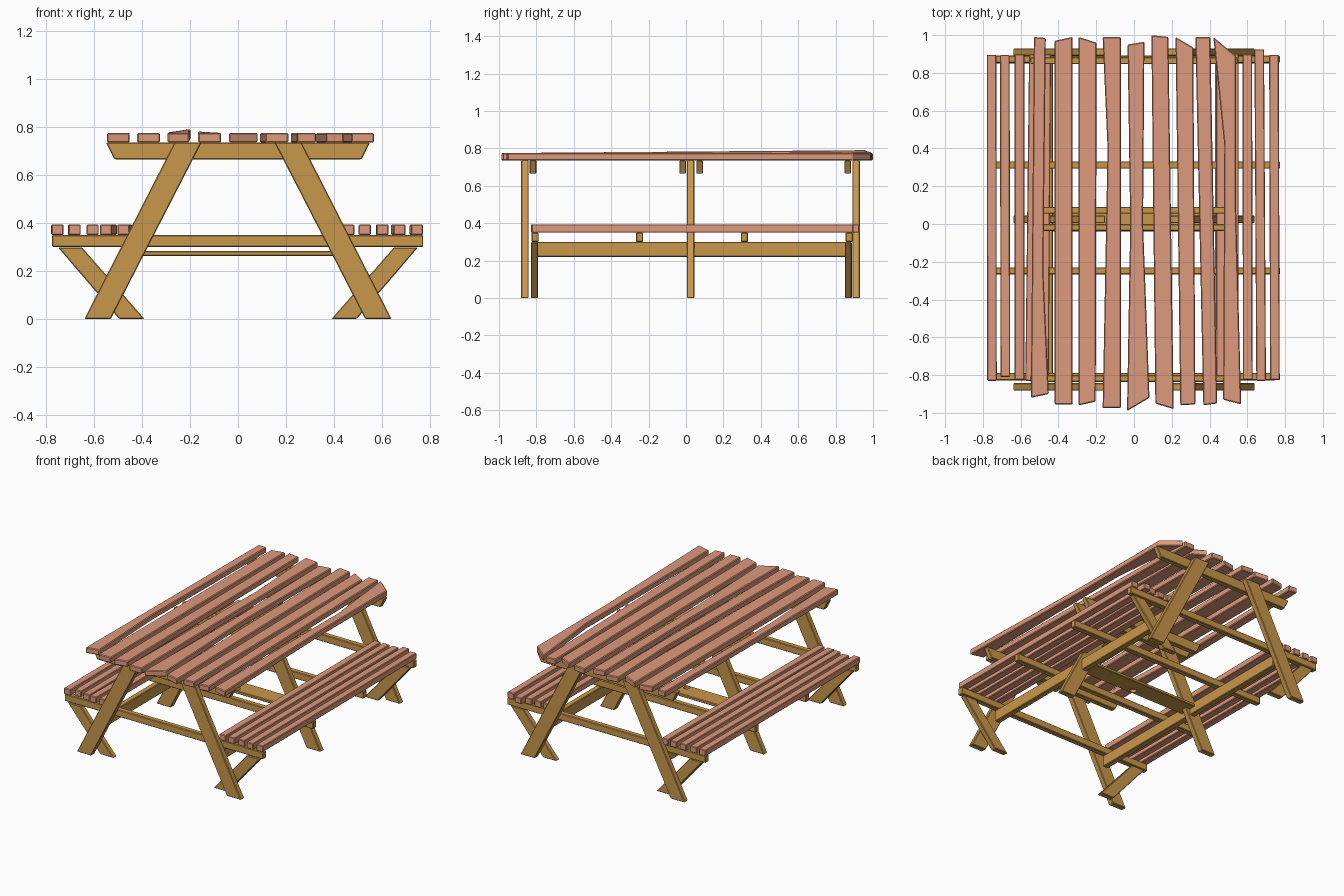
import bpy, bmesh
from mathutils import Vector

if "Cube" in bpy.data.objects:
    bpy.data.objects.remove(bpy.data.objects["Cube"])


def material(name, rgb):
    m = bpy.data.materials.new(name)
    m.diffuse_color = (*rgb, 1)
    m.use_nodes = True
    m.node_tree.nodes["Principled BSDF"].inputs["Base Color"].default_value = m.diffuse_color
    return m


SALMON = material("plank_stain", (0.73, 0.32, 0.20))
WOOD = material("frame_wood", (0.58, 0.31, 0.07))


def prism(name, outline, axis, lo, hi, mat, lift=None, bevel=0.004):
    """Extrude a 2D outline along an axis; lift raises chosen outline corners in z."""
    bm = bmesh.new()
    rings = []
    for h in (lo, hi):
        ring = []
        for i, (a, b) in enumerate(outline):
            co = Vector((a, h, b)) if axis == 'Y' else Vector((a, b, h))
            co.z += (lift or {}).get(i, 0)
            ring.append(bm.verts.new(co))
        rings.append(ring)
    bm.faces.new(rings[0])
    bm.faces.new(rings[1])
    n = len(outline)
    for i in range(n):
        j = (i + 1) % n
        bm.faces.new((rings[0][i], rings[0][j], rings[1][j], rings[1][i]))
    bmesh.ops.recalc_face_normals(bm, faces=bm.faces)
    me = bpy.data.meshes.new(name)
    bm.to_mesh(me)
    bm.free()
    me.materials.append(mat)
    ob = bpy.data.objects.new(name, me)
    bpy.context.collection.objects.link(ob)
    if bevel:
        mod = ob.modifiers.new("edge", 'BEVEL')
        mod.width = bevel
        mod.segments = 1
    return ob


def box(name, x0, x1, y0, y1, z0, z1, mat):
    return prism(name, [(x0, y0), (x1, y0), (x1, y1), (x0, y1)], 'Z', z0, z1, mat)


# Uneven tabletop planks: front-left, front-right, (mid-right), back-right, back-left, (mid-left)
tops = [
    [(-.546, -.92), (-.451, -.90), (-.48, -.25), (-.467, .985), (-.53, .99)],
    [(-.42, -.955), (-.325, -.955), (-.325, .99), (-.42, .97)],
    [(-.293, -.96), (-.203, -.94), (-.198, .96), (-.293, .99)],
    [(-.166, -.975), (-.07, -.975), (-.07, .99), (-.166, .99), (-.14, .4)],
    [(-.037, -.99), (.082, -.92), (.048, 0), (.055, .965), (-.034, .95), (-.02, 0)],
    [(.113, -.95), (.21, -.98), (.182, .99), (.092, 1.0)],
    [(.245, -.96), (.325, -.955), (.314, .935), (.22, .99)],
    [(.367, -.96), (.44, -.95), (.404, .99), (.325, .99)],
    [(.472, -.93), (.567, -.955), (.54, .1), (.54, .89), (.42, .99), (.478, .42)],
]
lifts = {2: {2: .016, 3: .002}, 3: {3: .006}}
for i, pts in enumerate(tops):
    prism(f"tabletop_plank_{i + 1}", pts, 'Z', .735, .775, SALMON, lifts.get(i), .005)

# Seat planks: front x, back x, front y, back y
seats = [
    (-.752, -.754, -.83, .895), (-.681, -.684, -.81, .895), (-.606, -.606, -.825, .90),
    (-.55, -.53, -.83, .90), (-.477, -.465, -.83, .90),
    (.46, .46, -.83, .90), (.528, .528, -.83, .90), (.602, .60, -.825, .90),
    (.673, .663, -.83, .925), (.746, .741, -.825, .895),
]
for i, (xf, xb, yf, yb) in enumerate(seats):
    w = .0255
    prism(f"seat_plank_{i + 1}", [(xf - w, yf), (xf + w, yf), (xb + w, yb), (xb - w, yb)],
          'Z', .35, .393, SALMON)

# Three A-frames of splayed legs
for label, y in (("front", -.862), ("middle", .025), ("back", .91)):
    for side, s in (("left", -1), ("right", 1)):
        prism(f"{label}_{side}_leg", [(s * .64, 0), (s * .53, 0), (s * .152, .735), (s * .265, .735)],
              'Y', y - .02, y + .02, WOOD)

# Tapered beams under the tabletop
for i, (y, h) in enumerate(((-.818, .55), (-.018, .48), (.073, .48), (.865, .55))):
    prism(f"top_beam_{i + 1}", [(-h, .735), (-h + .035, .665), (h - .035, .665), (h, .735)],
          'Y', y - .018, y + .018, WOOD)

# Beams under the seats
for i, y in enumerate((-.807, -.248, .312, .872)):
    box(f"seat_beam_{i + 1}", -.775, .772, y - .019, y + .019, .30, .35, WOOD)

# Diagonal seat braces at both ends, and long stretchers
for side, s in (("left", -1), ("right", 1)):
    for label, y in (("front", -.81), ("back", .868)):
        prism(f"{label}_{side}_brace", [(s * .75, .298), (s * .65, .298), (s * .39, 0), (s * .495, 0)],
              'Y', y - .019, y + .019, WOOD)
    a, b = sorted((s * .43, s * .47))
    box(f"{side}_stretcher", a, b, -.82, .87, .22, .30, WOOD)

# Low centre board with a parasol hole
board = box("centre_board", -.47, .47, -.04, .09, .262, .283, WOOD)
bpy.ops.mesh.primitive_cylinder_add(vertices=16, radius=.022, depth=.2, location=(0, -.01, .27))
cutter = bpy.context.object
cutter.name = "hole_cutter"
cutter.hide_render = True
cutter.hide_viewport = True
cut = board.modifiers.new("hole", 'BOOLEAN')
cut.operation = 'DIFFERENCE'
cut.object = cutter
